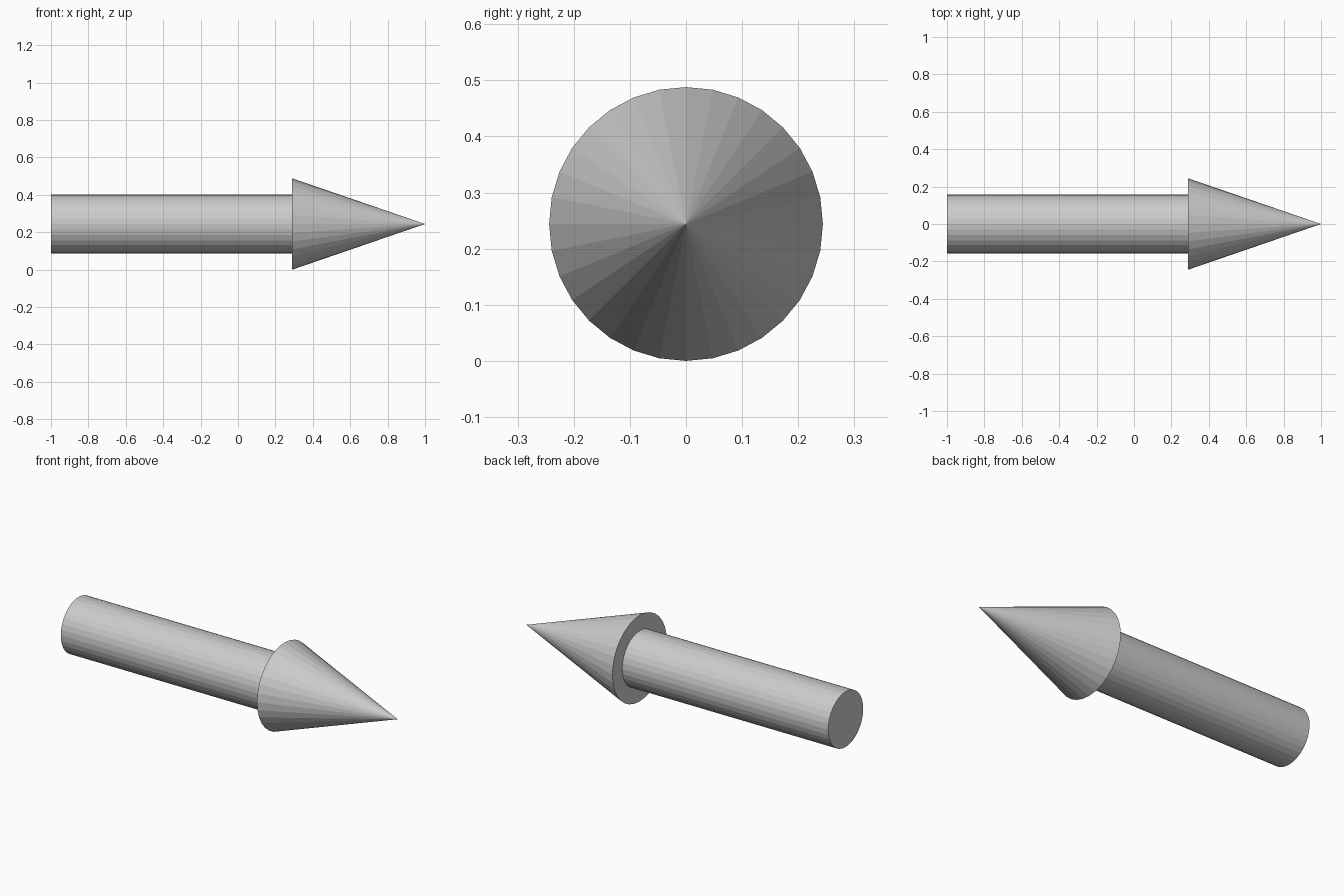
import bpy
from math import pi

if "Cube" in bpy.data.objects:
    bpy.data.objects.remove(bpy.data.objects["Cube"])

SIDES = 32
HEAD_R = 0.244      # also the height of the axis above the floor
SHAFT_R = 0.157
NECK_X = 0.29       # where shaft meets head


def along_x(name, x0, x1, r0, r1):
    """Flat-shaded cone or cylinder lying along x from x0 to x1."""
    bpy.ops.mesh.primitive_cone_add(
        vertices=SIDES, radius1=r0, radius2=r1, depth=x1 - x0,
        location=((x0 + x1) / 2, 0, HEAD_R), rotation=(0, pi / 2, 0))
    obj = bpy.context.object
    obj.name = name
    return obj


# Straight round shaft
along_x("arrow_shaft", -1.0, NECK_X, SHAFT_R, SHAFT_R)

# Pointed head with flat back
along_x("arrow_head", NECK_X, 1.0, HEAD_R, 0.0)
